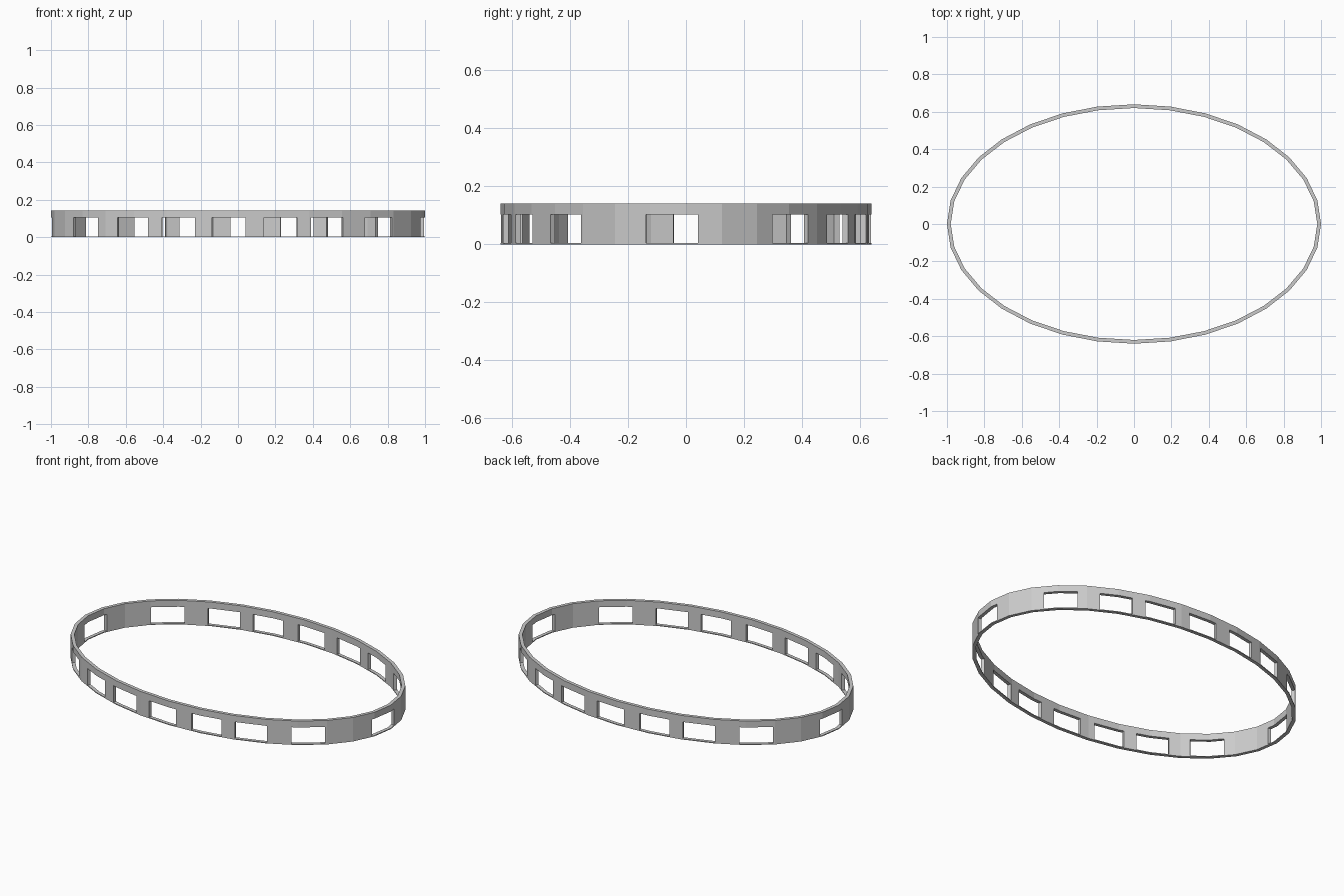
import bpy, bmesh
from math import sin, cos, acos, pi, radians, atan2
from mathutils import Matrix, Vector

if "Cube" in bpy.data.objects:
    bpy.data.objects.remove(bpy.data.objects["Cube"])

A, B, H, T, N = 1.0, 0.64, 0.142, 0.02, 32


def make_object(name, bm):
    bmesh.ops.recalc_face_normals(bm, faces=bm.faces)
    mesh = bpy.data.meshes.new(name)
    bm.to_mesh(mesh)
    bm.free()
    ob = bpy.data.objects.new(name, mesh)
    bpy.context.collection.objects.link(ob)
    return ob


# Oval band: 32 flat-sided segments with a rectangular section
bm = bmesh.new()
rings = []
for i in range(N):
    t = 2 * pi * i / N
    rings.append([bm.verts.new(((A - d) * cos(t), (B - d) * sin(t), z))
                  for d, z in ((0, 0), (0, H), (T, H), (T, 0))])
for i in range(N):
    p, q = rings[i], rings[(i + 1) % N]
    for k in range(4):
        m = (k + 1) % 4
        bm.faces.new((p[k], q[k], q[m], p[m]))
band = make_object("oval_band", bm)

# Window cutters: seven along the front, one at the end, repeated half a turn round
front_x = (-0.82, -0.565, -0.32, -0.05, 0.2275, 0.4775, 0.755)
angles = [-acos(x) for x in front_x] + [radians(-4.5)]
z0, z1 = 0.005, 0.104
bm = bmesh.new()
for t in angles + [t + pi for t in angles]:
    turn = atan2(B * cos(t), -A * sin(t))
    place = (Matrix.Translation(Vector((A * cos(t), B * sin(t), (z0 + z1) / 2)))
             @ Matrix.Rotation(turn, 4, 'Z')
             @ Matrix.Diagonal((0.18, 0.12, z1 - z0, 1)))
    bmesh.ops.create_cube(bm, size=1, matrix=place)
cutter = make_object("window_cutters", bm)
cutter.hide_render = True
cutter.hide_set(True)

# Cut the windows
mod = band.modifiers.new("windows", 'BOOLEAN')
mod.operation = 'DIFFERENCE'
mod.solver = 'EXACT'
mod.object = cutter
